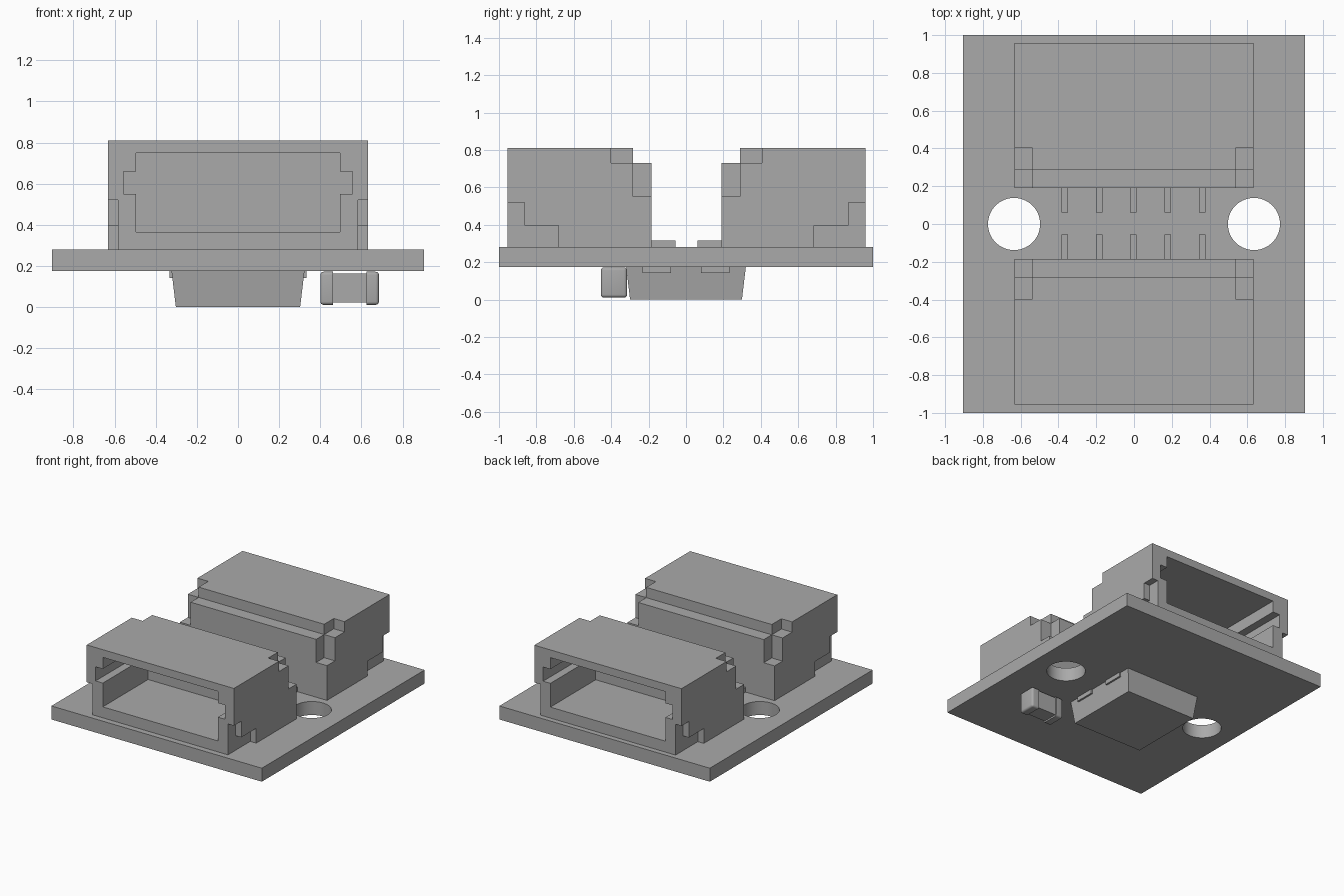
import bpy
import bmesh
from mathutils import Vector

old = bpy.data.objects.get("Cube")
if old:
    bpy.data.objects.remove(old, do_unlink=True)

grey = bpy.data.materials.new("plain_grey")
grey.use_nodes = True
GREY = (0.4, 0.4, 0.4, 1)
grey.diffuse_color = GREY
grey.node_tree.nodes["Principled BSDF"].inputs["Base Color"].default_value = GREY


def finish(name, bm):
    mesh = bpy.data.meshes.new(name)
    bmesh.ops.recalc_face_normals(bm, faces=bm.faces)
    bm.to_mesh(mesh)
    bm.free()
    mesh.materials.append(grey)
    obj = bpy.data.objects.new(name, mesh)
    bpy.context.collection.objects.link(obj)
    return obj


def box(name, x, y, z, taper=0):
    """Box from axis ranges; taper pulls the lower rim inward."""
    bm = bmesh.new()
    bmesh.ops.create_cube(bm, size=1)
    for v in bm.verts:
        low = v.co.z < 0
        sx, sy = (1 if v.co.x > 0 else -1), (1 if v.co.y > 0 else -1)
        pull = taper if low else 0
        v.co = Vector((x[sx > 0] - sx * pull, y[sy > 0] - sy * pull, z[not low]))
    return finish(name, bm)


def cylinder(name, x, y, z, radius):
    bm = bmesh.new()
    bmesh.ops.create_cone(bm, cap_ends=True, segments=64, radius1=radius,
                          radius2=radius, depth=z[1] - z[0])
    bmesh.ops.translate(bm, verts=bm.verts, vec=(x, y, sum(z) / 2))
    return finish(name, bm)


def cut(obj, cutter):
    """Subtract the cutter, bake the result and discard the cutter."""
    mod = obj.modifiers.new("cut", 'BOOLEAN')
    mod.operation, mod.solver, mod.object = 'DIFFERENCE', 'EXACT', cutter
    bpy.context.view_layer.update()
    graph = bpy.context.evaluated_depsgraph_get()
    mesh = bpy.data.meshes.new_from_object(obj.evaluated_get(graph))
    obj.modifiers.clear()
    obj.data = mesh
    bpy.data.objects.remove(cutter, do_unlink=True)


def smooth(obj):
    bpy.ops.object.select_all(action='DESELECT')
    obj.select_set(True)
    bpy.context.view_layer.objects.active = obj
    bpy.ops.object.shade_smooth_by_angle()


# Circuit board with two mounting holes
BOARD_TOP = 0.28
BOARD_LOW = 0.175
board = box("circuit_board", (-0.905, 0.905), (-1, 1), (BOARD_LOW, BOARD_TOP))
for x in (-0.635, 0.635):
    cut(board, cylinder("hole_cutter", x, 0, (0, 0.5), 0.138))
smooth(board)

# Two opposed socket housings, their openings facing outward
W = 0.633
for side, label in ((-1, "front"), (1, "rear")):
    def span(inner, outer):
        return tuple(sorted(side * v + 0.0025 for v in (inner, outer)))

    housing = box(label + "_socket", (-W, W), span(0.187, 0.957), (BOARD_TOP, 0.81))
    cutters = [
        # Mating cavity with keyway slots, and the inner top ledge
        ((-0.495, 0.495), span(0.4, 1.1), (0.365, 0.75)),
        ((-0.557, 0.557), span(0.4, 1.1), (0.55, 0.66)),
        ((-1, 1), span(0.1, 0.285), (0.73, 1)),
    ]
    for s in (-1, 1):
        top_x = tuple(sorted((s * 0.54, s)))
        low_x = tuple(sorted((s * 0.582, s)))
        cutters += [
            # Upper inner corner notches
            (top_x, span(0.1, 0.403), (0.73, 1)),
            (top_x, span(0.1, 0.285), (0.55, 1)),
            # Stepped lower outer corner notches
            (low_x, span(0.866, 1.1), (0.1, 0.52)),
            (low_x, span(0.683, 1.1), (0.1, 0.395)),
        ]
    for c in cutters:
        cut(housing, box("cutter", *c))

    # Row of solder leads
    for i in range(5):
        x = (i - 2) * 0.182 - 0.003
        box(f"{label}_lead_{i + 1}", (x - 0.017, x + 0.017),
            span(0.058, 0.187), (BOARD_TOP, 0.317))

# Tapered chip under the board, with two flat pads on each side
box("chip_body", (-0.323, 0.323), (-0.32, 0.32), (0, BOARD_LOW), taper=0.021)
for sx, lr in ((1, "left"), (-1, "right")):
    for sy, fb in ((-1, "front"), (1, "rear")):
        box(f"chip_pad_{fb}_{lr}", tuple(sorted((sx * 0.29, sx * 0.333))),
            tuple(sorted((sy * 0.08, sy * 0.233))), (0.142, BOARD_LOW))

# Small capacitor with rounded end caps
box("capacitor_body", (0.45, 0.635), (-0.445, -0.325), (0.023, 0.163))
for x, lr in (((0.4, 0.462), "right"), ((0.625, 0.685), "left")):
    cap = box("capacitor_cap_" + lr, x, (-0.455, -0.315), (0.011, 0.172))
    # Round everything except the rim facing the capacitor body
    outer = x[0] if lr == "right" else x[1]
    bm = bmesh.new()
    bm.from_mesh(cap.data)
    edges = [e for e in bm.edges if any(abs(v.co.x - outer) < 0.001 for v in e.verts)]
    bmesh.ops.bevel(bm, geom=edges, offset=0.016, segments=4, profile=0.5,
                    affect='EDGES')
    bm.to_mesh(cap.data)
    bm.free()
    smooth(cap)
